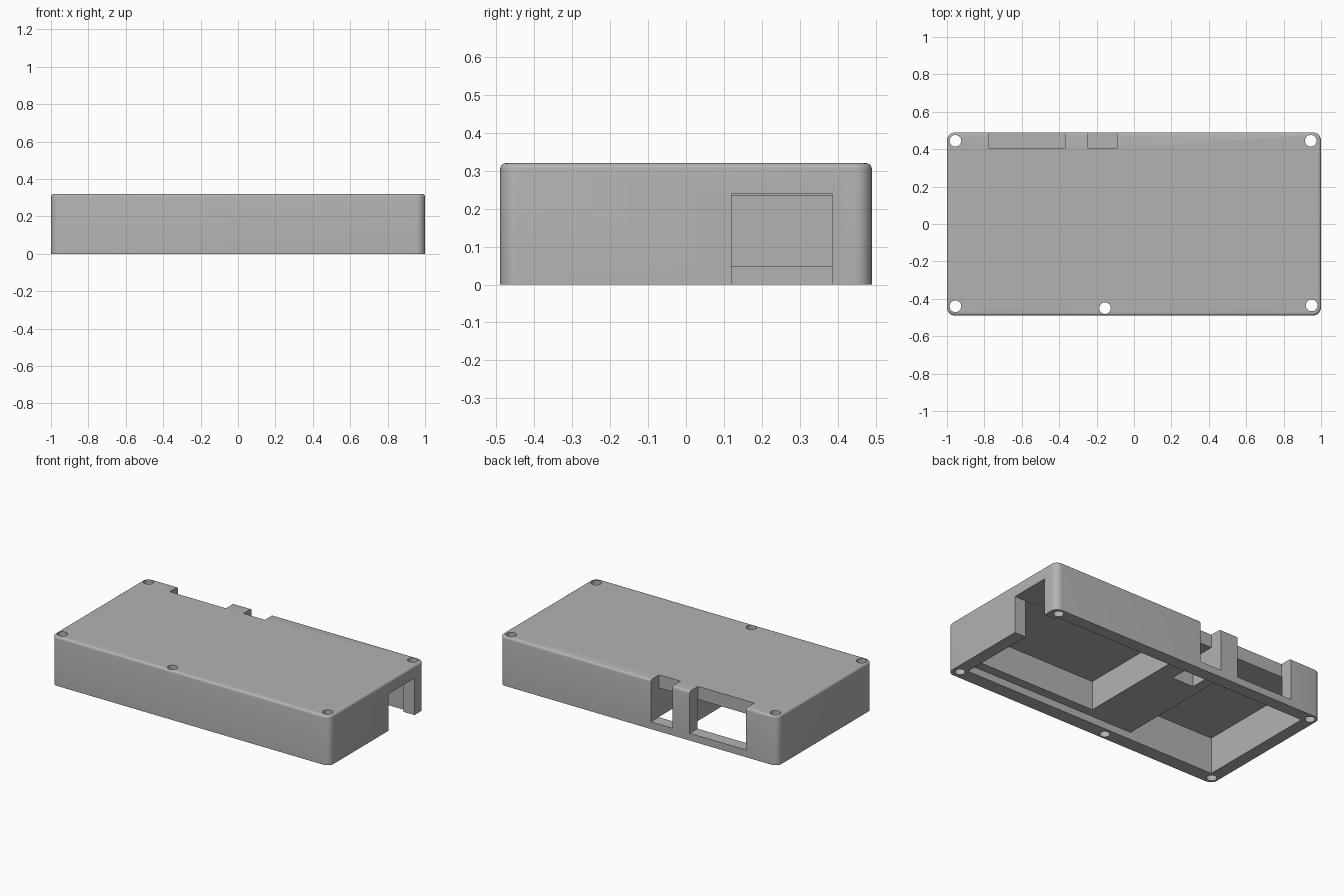
import bpy, bmesh, math

default = bpy.data.objects.get("Cube")
if default:
    bpy.data.objects.remove(default, do_unlink=True)

W, D, H = 1.0, 0.49, 0.32      # half width, half depth, height
LIP, ROOF = 0.047, 0.235       # underside recess depth and pocket ceiling

grey = bpy.data.materials.new("mid grey plastic")
grey.use_nodes = True
colour = (0.45, 0.45, 0.45, 1)
grey.diffuse_color = colour
grey.node_tree.nodes["Principled BSDF"].inputs["Base Color"].default_value = colour


def add_object(name, bm):
    mesh = bpy.data.meshes.new(name)
    bm.to_mesh(mesh)
    bm.free()
    obj = bpy.data.objects.new(name, mesh)
    bpy.context.scene.collection.objects.link(obj)
    mesh.materials.append(grey)
    return obj


def box_mesh(x, y, z):
    bm = bmesh.new()
    bmesh.ops.create_cube(bm, size=1)
    for v in bm.verts:
        for axis, (low, high) in enumerate((x, y, z)):
            v.co[axis] = high if v.co[axis] > 0 else low
    return bm


def activate(obj):
    bpy.ops.object.select_all(action="DESELECT")
    obj.select_set(True)
    bpy.context.view_layer.objects.active = obj


def cut(target, cutter):
    cutter.hide_render = True
    mod = target.modifiers.new("cut", "BOOLEAN")
    mod.operation = "DIFFERENCE"
    mod.solver = "EXACT"
    mod.object = cutter
    activate(target)
    bpy.ops.object.modifier_apply(modifier=mod.name)
    bpy.data.objects.remove(cutter, do_unlink=True)


# Shell block with rounded corners and a small rounding along the top
bm = box_mesh((-W, W), (-D, D), (0, H))
upright = [e for e in bm.edges if abs(e.verts[0].co.z - e.verts[1].co.z) > 0.1]
bmesh.ops.bevel(bm, geom=upright, offset=0.045, segments=8, profile=0.5, affect="EDGES")
rim = [e for e in bm.edges if all(v.co.z > H - 0.001 for v in e.verts)]
bmesh.ops.bevel(bm, geom=rim, offset=0.015, segments=4, profile=0.5, affect="EDGES")
shell = add_object("enclosure_shell", bm)

# Underside recess, pockets and side openings
openings = {
    "underside_recess": ((-0.92, 0.92), (-0.40, 0.41), (-0.1, LIP)),
    "left_pocket": ((0.03, 0.92), (-0.34, 0.41), (-0.1, ROOF)),
    "right_pocket": ((-0.92, -0.31), (-0.40, 0.41), (-0.1, ROOF)),
    "middle_pocket": ((-0.245, -0.09), (0.24, 0.41), (-0.1, ROOF)),
    "side_opening": ((0.85, 1.1), (0.12, 0.385), (-0.1, 0.24)),
    "wide_back_slot": ((-0.775, -0.37), (0.405, 0.6), (LIP, 0.5)),
    "narrow_back_slot": ((-0.245, -0.09), (0.405, 0.6), (LIP, 0.5)),
}
for name, ranges in openings.items():
    cut(shell, add_object(name, box_mesh(*ranges)))

# Screw holes running right through
for x, y in ((-0.955, 0.445), (0.945, 0.445), (-0.955, -0.44), (0.95, -0.435), (-0.155, -0.45)):
    bm = bmesh.new()
    bmesh.ops.create_cone(bm, cap_ends=True, segments=32, radius1=0.031, radius2=0.031, depth=1)
    bmesh.ops.translate(bm, verts=bm.verts, vec=(x, y, 0.16))
    cut(shell, add_object("screw_hole", bm))

activate(shell)
bpy.ops.object.shade_smooth_by_angle(angle=math.radians(35))
